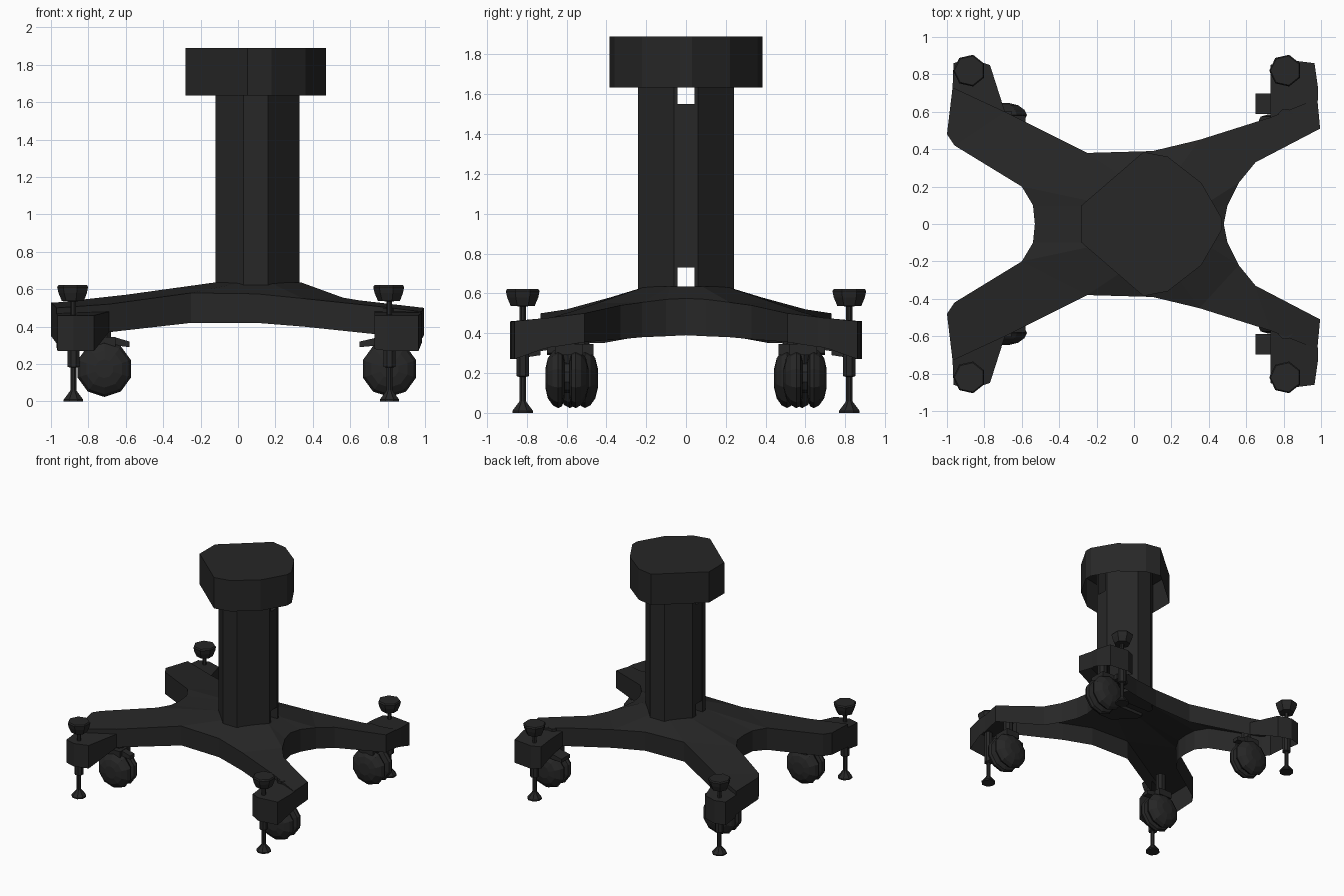
import bpy, bmesh, math
from mathutils import Vector

if "Cube" in bpy.data.objects:
    bpy.data.objects.remove(bpy.data.objects["Cube"])

dark = bpy.data.materials.new("dark_metal")
dark.diffuse_color = (0.02, 0.02, 0.02, 1)
dark.use_nodes = True
dark.node_tree.nodes["Principled BSDF"].inputs["Base Color"].default_value = dark.diffuse_color


def finish(name, bm, mirror=False):
    bmesh.ops.recalc_face_normals(bm, faces=bm.faces)
    me = bpy.data.meshes.new(name)
    bm.to_mesh(me)
    bm.free()
    ob = bpy.data.objects.new(name, me)
    bpy.context.collection.objects.link(ob)
    me.materials.append(dark)
    if mirror:
        m = ob.modifiers.new("mirror", 'MIRROR')
        m.use_axis = (False, True, False)
        m.use_clip = True
    return ob


def prism(name, pts, mirror=False, open_bottom=False, open_side=False):
    """Prism from outline points (x, y, z_bottom, z_top); open_side drops the closing wall."""
    bm = bmesh.new()
    lo = [bm.verts.new((x, y, a)) for x, y, a, b in pts]
    hi = [bm.verts.new((x, y, b)) for x, y, a, b in pts]
    n = len(pts)
    if not open_bottom:
        bm.faces.new(lo)
    bm.faces.new(hi)
    for i in range(n - 1 if open_side else n):
        j = (i + 1) % n
        bm.faces.new((lo[i], lo[j], hi[j], hi[i]))
    return finish(name, bm, mirror)


def box(name, x0, x1, y0, y1, z0, z1, mirror=False):
    return prism(name, [(x, y, z0, z1) for x, y in
                        ((x0, y0), (x1, y0), (x1, y1), (x0, y1))], mirror)


def lathe(name, profile, at, sides=8, axis='Z', mirror=True):
    """Turned solid from (radius, height) points."""
    bm = bmesh.new()
    rings = []
    for r, h in profile:
        ring = []
        for i in range(sides):
            a = 2 * math.pi * (i + 0.5) / sides
            c, s = r * math.cos(a), r * math.sin(a)
            p = (c, s, h) if axis == 'Z' else (c, h, s)
            ring.append(bm.verts.new(Vector(p) + Vector(at)))
        rings.append(ring)
    for a, b in zip(rings, rings[1:]):
        for i in range(sides):
            j = (i + 1) % sides
            bm.faces.new((a[i], a[j], b[j], b[i]))
    bm.faces.new(rings[0])
    bm.faces.new(rings[-1])
    return finish(name, bm, mirror)


# Cross-shaped base shell, open below: half outline (x, y, top z, bottom z)
outline = [(-.53, 0, .57, .40), (-.54, .1, .57, .40), (-.60, .2, .57, .39),
           (-.96, .42, .53, .35), (-1, .48, .53, .35), (-.97, .73, .50, .31),
           (-.69, .60, .52, .37), (-.25, .38, .58, .42), (.1, .39, .575, .42),
           (.35, .45, .55, .40), (.73, .57, .51, .36), (.98, .67, .48, .33),
           (.995, .51, .50, .355), (.65, .33, .54, .37), (.56, .22, .555, .38),
           (.5, .1, .57, .385), (.48, 0, .575, .39)]
centre = [(-.13, 0), (-.13, .10), (.02, .2), (.17, .2), (.34, .08), (.34, 0)]
n = len(outline)
c = [n + i for i in range(6)]
cells = [(3, 4, 5, 6), (2, 3, 6, 7), (10, 11, 12, 13), (9, 10, 13, 14),
         (0, 1, c[1], c[0]), (1, 2, c[1]), (2, 7, c[2], c[1]),
         (7, 8, c[3], c[2]), (8, 9, c[3]), (9, 14, c[4], c[3]),
         (14, 15, c[4]), (15, 16, c[5], c[4]), tuple(c)]
bm = bmesh.new()
top = [bm.verts.new((x, y, t)) for x, y, t, b in outline]
bot = [bm.verts.new((x, y, b)) for x, y, t, b in outline]
top += [bm.verts.new((x, y, .635)) for x, y in centre]
for cell in cells:
    bm.faces.new([top[i] for i in cell])
for i in range(n - 1):
    if i in (5, 10):        # short lip only, where the arm runs into the bracket
        for k in (i, i + 1):
            x, y, t, b = outline[k]
        lip = [bm.verts.new((outline[k][0], outline[k][1], outline[k][2] - .04))
               for k in (i, i + 1)]
        bm.faces.new((top[i], top[i + 1], lip[1], lip[0]))
    else:
        bm.faces.new((top[i], top[i + 1], bot[i + 1], bot[i]))
finish("cross_base", bm, True)

# Column: two half-octagon posts with a flush panel between them
post = [(-.12, .042), (-.12, .085), (.03, .24), (.16, .24), (.33, .06), (.33, .042)]
prism("column_post", [(x, y, .61, 1.88) for x, y in post], True)
box("column_panel", -.118, .328, -.05, .05, .73, 1.55)

# Faceted head cap, open below
head = [(-.28, .10), (.05, .385), (.18, .36), (.36, .22), (.47, .03)]
full = head + [(x, -y) for x, y in reversed(head)]
prism("head_cap", [(x, y, 1.635, 1.89) for x, y in full], open_bottom=True)

# Hollow end brackets holding the levelling feet
prism("left_bracket", [(-.97, .73, .29, .47), (-.965, .86, .27, .46),
                       (-.88, .885, .27, .46), (-.77, .85, .27, .46),
                       (-.69, .60, .37, .48)], True, True, True)
prism("right_bracket", [(.985, .66, .335, .48), (.985, .72, .32, .475),
                        (.965, .86, .27, .46), (.80, .88, .27, .46),
                        (.73, .85, .28, .46), (.73, .72, .33, .475),
                        (.73, .57, .36, .48)], True, True, True)

# Levelling feet with hand knobs
for side, x in (("left", -.88), ("right", .81)):
    at = (x, .82, 0)
    lathe(side + "_foot", [(.056, 0), (.056, .01), (.02, .055), (.017, .06),
                           (.017, .18), (.034, .185), (.034, .45)], at)
    lathe(side + "_knob", [(.016, .44), (.016, .535), (.062, .537),
                           (.08, .58), (.087, .612), (.08, .622)], at, 7)

# Twin-wheel casters, each with hub, hood, stem and brake pedal
for side, x, y, gap, d in (("left", -.715, .545, .052, 1),
                           ("right", .81, .598, .058, -1)):
    for k, s in (("inner", -1), ("outer", 1)):
        lathe(f"{side}_{k}_wheel",
              [(.10, -.045 * s), (.14, -.034 * s), (.15, -.014 * s),
               (.135, .014 * s), (.10, .038 * s), (.05, .05 * s)],
              (x, y + s * gap, .174), 10, 'Y')
    lathe(side + "_caster_hub", [(.08, -.02), (.08, .02)], (x, y, .18), 10, 'Y')
    lathe(side + "_caster_stem", [(.04, .24), (.04, .50)], (x, y - .02, 0))
    box(side + "_caster_hood", x - .06, x + .06, y - .08, y + .06, .29, .345, True)
    tip = x + d * (.135 if d > 0 else .16)
    inner = x + d * .05
    lo, hi = (-.02, .035) if d > 0 else (-.01, .10)
    prism(side + "_brake_pedal",
          [(inner, y + lo, .30, .345), (tip, y + lo, .29, .32),
           (tip, y + hi, .29, .32), (inner, y + hi, .30, .345)], True)
